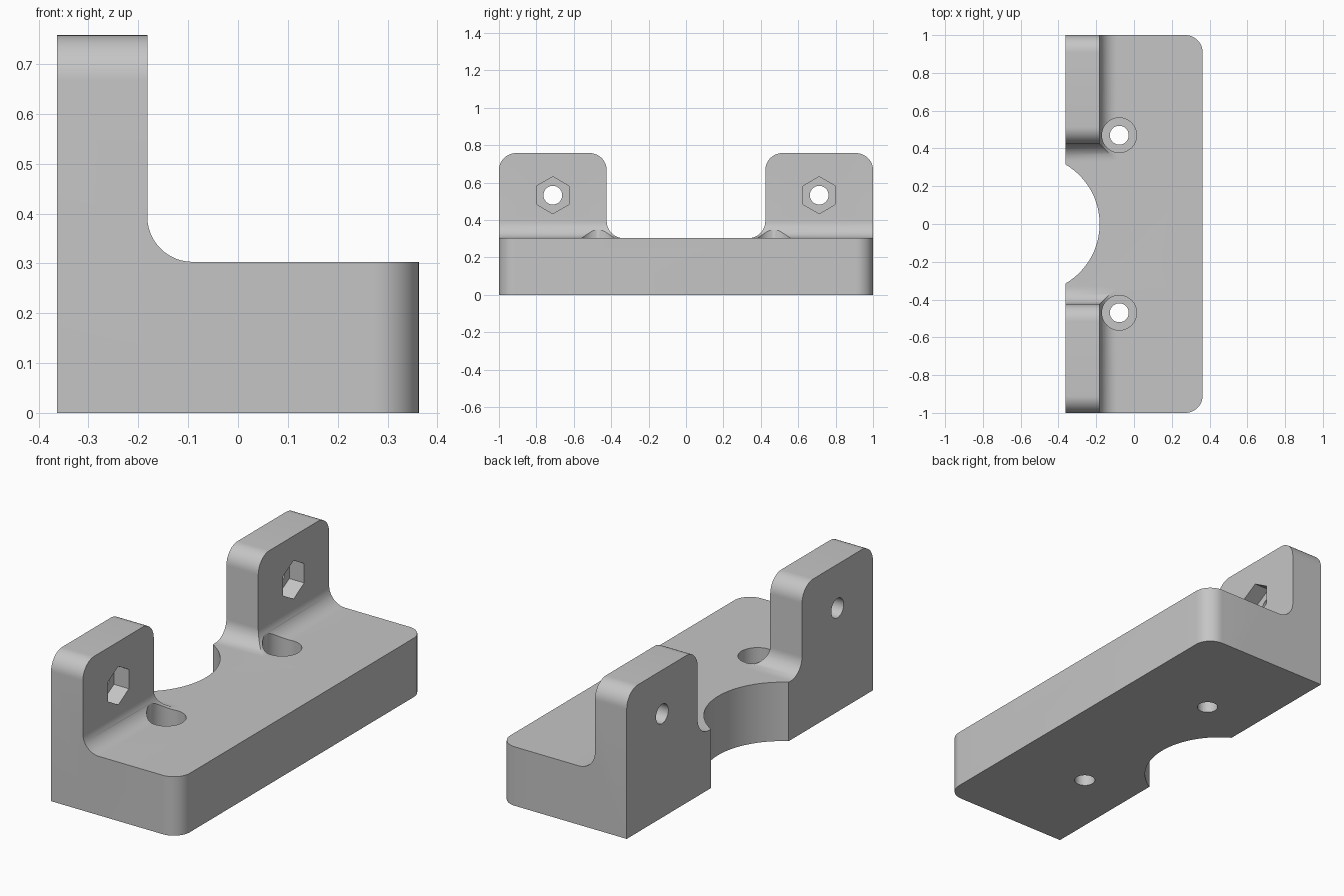
import bpy
import bmesh
from math import cos, sin, pi
from mathutils import Vector

cube = bpy.data.objects.get("Cube")
if cube:
    bpy.data.objects.remove(cube, do_unlink=True)

HALF_X, HALF_Y = 0.363, 1.0
BASE_Z, TOP_Z = 0.303, 0.758
TAB_X, TAB_Y = -0.182, 0.424
R = 0.091

grey = bpy.data.materials.new("matte grey")
grey.use_nodes = True
colour = (0.56, 0.56, 0.56, 1)
grey.diffuse_color = colour
grey.node_tree.nodes["Principled BSDF"].inputs["Base Color"].default_value = colour


def rounded(corners, steps=12):
    """Right-angled outline whose corners (a, b, radius) become arcs."""
    points = []
    for i, (a, b, r) in enumerate(corners):
        p = Vector((a, b))
        if r == 0:
            points.append(p)
            continue
        u = (Vector(corners[i - 1][:2]) - p).normalized()
        v = (Vector(corners[(i + 1) % len(corners)][:2]) - p).normalized()
        centre = p + r * (u + v)
        for k in range(steps + 1):
            t = pi / 2 * k / steps
            points.append(centre - r * (v * cos(t) + u * sin(t)))
    return points


def ring(a, b, r, sides=48):
    return [(a + r * sin(2 * pi * k / sides), b + r * cos(2 * pi * k / sides))
            for k in range(sides)]


def prism(name, outline, axis, low, high):
    """Extrude an outline along x, y or z."""
    place = {"x": lambda a, b, h: (h, a, b),
             "y": lambda a, b, h: (a, h, b),
             "z": lambda a, b, h: (a, b, h)}[axis]
    bm = bmesh.new()
    ends = [[bm.verts.new(place(a, b, h)) for a, b in outline] for h in (low, high)]
    for end in ends:
        bm.faces.new(end)
    n = len(outline)
    for i in range(n):
        j = (i + 1) % n
        bm.faces.new((ends[0][i], ends[0][j], ends[1][j], ends[1][i]))
    bmesh.ops.recalc_face_normals(bm, faces=bm.faces)
    mesh = bpy.data.meshes.new(name)
    bm.to_mesh(mesh)
    bm.free()
    mesh.materials.append(grey)
    obj = bpy.data.objects.new(name, mesh)
    bpy.context.collection.objects.link(obj)
    return obj


def combine(target, tool, operation):
    """Apply one boolean and discard its tool."""
    mod = target.modifiers.new("shape", "BOOLEAN")
    mod.operation, mod.solver, mod.object = operation, "EXACT", tool
    graph = bpy.context.evaluated_depsgraph_get()
    mesh = bpy.data.meshes.new_from_object(target.evaluated_get(graph))
    target.modifiers.clear()
    target.data = mesh
    bpy.data.objects.remove(tool, do_unlink=True)


# L-shaped end profile: base, upright and the fillet between them
bracket = prism("mounting_bracket", rounded([
    (-0.6, 0, 0), (0.6, 0, 0), (0.6, BASE_Z, 0),
    (TAB_X, BASE_Z, R), (TAB_X, TOP_Z + 0.2, 0), (-0.6, TOP_Z + 0.2, 0)]),
    "y", -1.2, 1.2)

# Side profile: two rounded tabs with a filleted gap
half = [(HALF_Y, -0.2, 0), (HALF_Y, TOP_Z, R), (TAB_Y, TOP_Z, R), (TAB_Y, BASE_Z, R)]
side = half + [(-a, b, r) for a, b, r in reversed(half)]
combine(bracket, prism("side_profile", rounded(side), "x", -0.8, 0.8), "INTERSECT")

# Plan outline with two rounded corners
plan = prism("plan_profile", rounded([
    (-HALF_X, -HALF_Y, 0), (HALF_X, -HALF_Y, R),
    (HALF_X, HALF_Y, R), (-HALF_X, HALF_Y, 0)]), "z", -0.3, 1.2)
combine(bracket, plan, "INTERSECT")

# Round notch in the left edge of the plan
combine(bracket, prism("notch", ring(-0.547, 0, 0.365, 96), "z", -0.3, 1.2), "DIFFERENCE")

# Counterbored base holes, and tab holes with hexagonal nut pockets
for s in (-1, 1):
    for tool in (
            prism("base_hole", ring(-0.078, s * 0.47, 0.05), "z", -0.2, 0.6),
            prism("counterbore", ring(-0.078, s * 0.47, 0.092), "z", 0.12, 0.6),
            prism("tab_hole", ring(s * 0.712, 0.533, 0.05), "x", -0.6, 0.1),
            prism("nut_pocket", ring(s * 0.712, 0.533, 0.099, 6), "x", TAB_X - 0.085, 0.1)):
        combine(bracket, tool, "DIFFERENCE")

# Smooth arcs, crisp edges
bpy.ops.object.select_all(action="DESELECT")
bracket.select_set(True)
bpy.context.view_layer.objects.active = bracket
bpy.ops.object.shade_smooth_by_angle()
